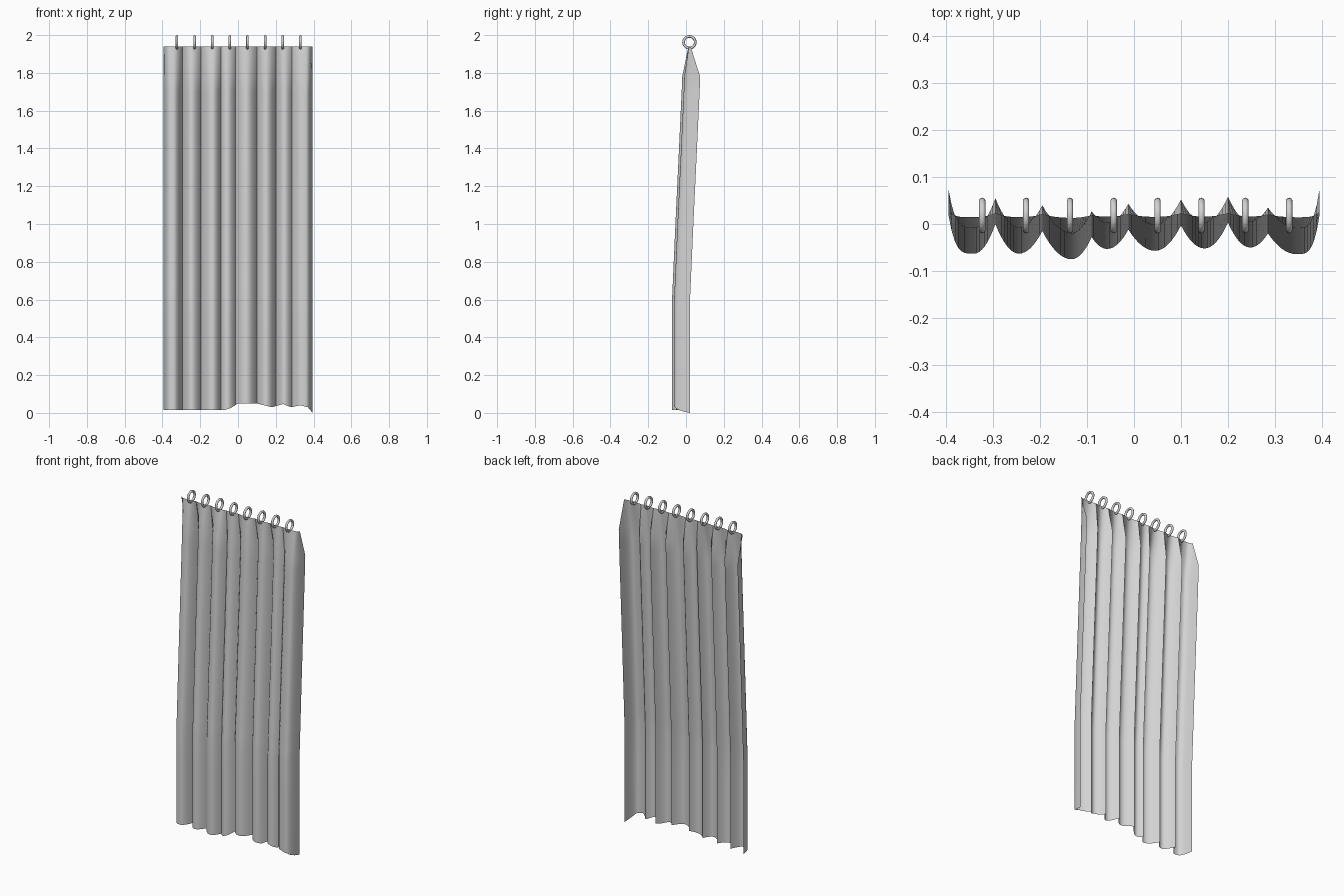
import bpy, bmesh, math

if "Cube" in bpy.data.objects:
    bpy.data.objects.remove(bpy.data.objects["Cube"], do_unlink=True)

# Single pale cloth and metal colour
grey = bpy.data.materials.new("light_grey")
colour = (0.65, 0.65, 0.65, 1.0)
grey.diffuse_color = colour
grey.use_nodes = True
grey.node_tree.nodes["Principled BSDF"].inputs["Base Color"].default_value = colour

# Fold turning points (x, y): back ridge, front belly, back ridge, ...
FOLDS = [(-.395, .02), (-.34, -.063), (-.295, 0), (-.245, -.063), (-.195, -.015),
         (-.133, -.075), (-.09, -.028), (-.057, -.053), (-.012, -.012), (.045, -.057),
         (.1, -.003), (.15, -.052), (.2, .003), (.247, -.05), (.285, -.02),
         (.345, -.064), (.395, .02)]
# Lower hem (x, z), lifted on one side
HEM = [(-.395, .015), (-.07, .015), (-.04, .025), (0, .05), (.1, .05), (.18, .03),
       (.24, .047), (.28, .03), (.33, .04), (.37, .03), (.395, 0)]
# Rows (height, backward drift)
ROWS = [(.2, 0), (.4, 0), (.58, 0), (.64, .003), (1, .019), (1.4, .038),
        (1.7, .052), (1.78, .055)]
STEPS = 8


def lerp_table(table, x):
    for (xa, a), (xb, b) in zip(table, table[1:]):
        if x <= xb:
            return a + (b - a) * max(0, (x - xa) / (xb - xa))
    return table[-1][1]


def fold_profile():
    """Rounded bellies meeting in narrow ridges; the two side edges curl back."""
    points = []
    last = len(FOLDS) - 2
    for i in range(last + 1):
        (xa, ya), (xb, yb) = FOLDS[i], FOLDS[i + 1]
        power = 4 if i in (0, last) else 2
        for s in range(STEPS):
            t = s / STEPS
            if i % 2:
                y = ya + (yb - ya) * t ** power
            else:
                y = yb + (ya - yb) * (1 - t) ** power
            points.append((xa + (xb - xa) * t, y))
    points.append(FOLDS[-1])
    return points


def finish(obj, angle):
    obj.data.materials.append(grey)
    bpy.ops.object.select_all(action="DESELECT")
    obj.select_set(True)
    bpy.context.view_layer.objects.active = obj
    bpy.ops.object.shade_smooth_by_angle(angle=math.radians(angle))


# Curtain cloth: folds swept up the drop, gathered flat at the top edge
bm = bmesh.new()
columns = []
for x, y in fold_profile():
    column = [bm.verts.new((x, y, lerp_table(HEM, x)))]
    column += [bm.verts.new((x, y + drift, z)) for z, drift in ROWS]
    column.append(bm.verts.new((x, .022 + .12 * y, 1.94)))
    columns.append(column)
for a, b in zip(columns, columns[1:]):
    for k in range(len(a) - 1):
        bm.faces.new((a[k], b[k], b[k + 1], a[k + 1]))
mesh = bpy.data.meshes.new("curtain_cloth")
bm.to_mesh(mesh)
bm.free()
cloth = bpy.data.objects.new("curtain_cloth", mesh)
bpy.context.collection.objects.link(cloth)
finish(cloth, 70)

# Row of hanging rings along the top edge
for i in range(8):
    bpy.ops.mesh.primitive_torus_add(
        major_radius=.031, minor_radius=.007, major_segments=20, minor_segments=10,
        location=(-.323 + i * .0933, .018, 1.962), rotation=(0, math.pi / 2, 0))
    ring = bpy.context.object
    ring.name = f"hanging_ring_{i + 1}"
    finish(ring, 60)
